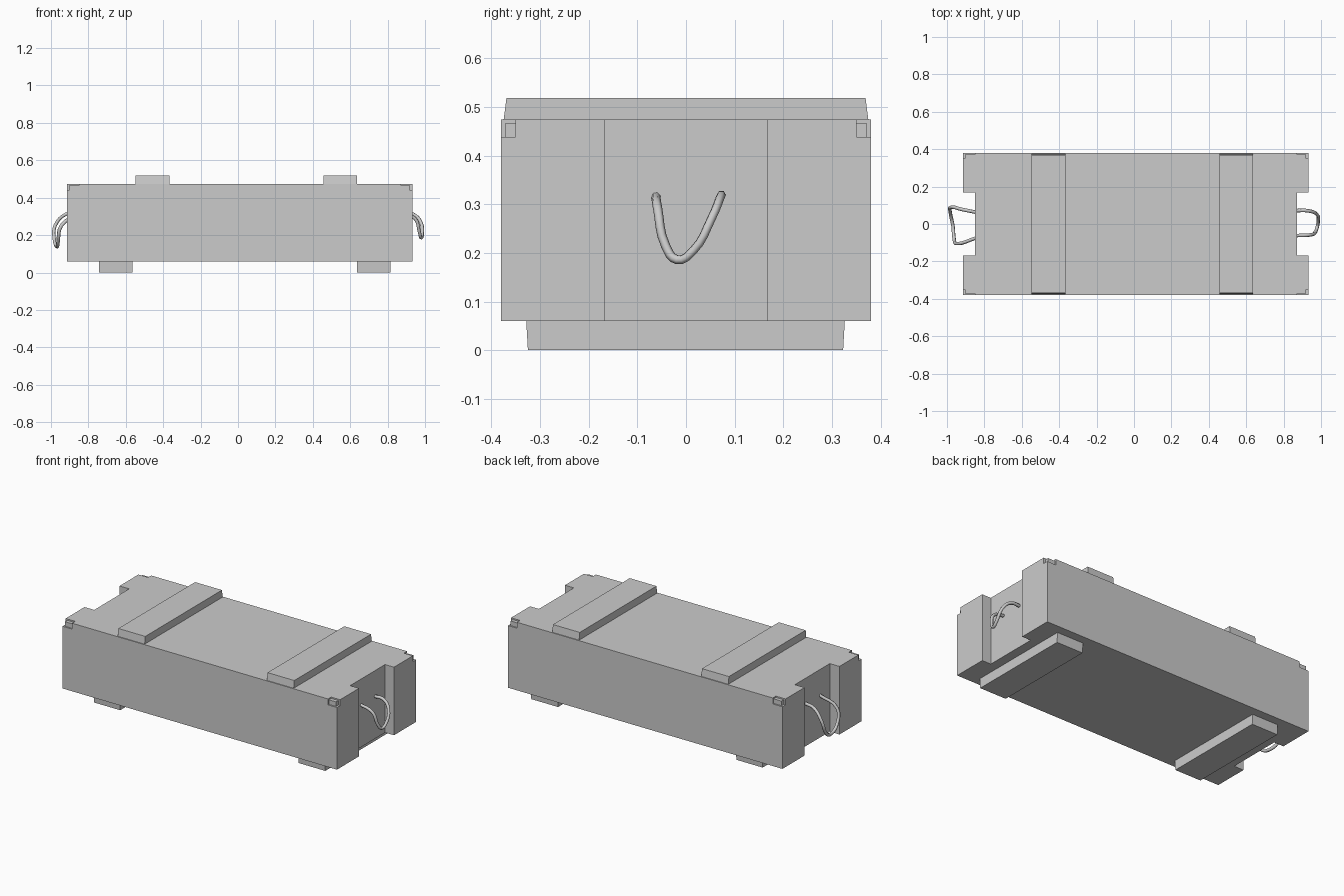
import bpy, bmesh

if "Cube" in bpy.data.objects:
    bpy.data.objects.remove(bpy.data.objects["Cube"])

def mesh_object(name, bm):
    bmesh.ops.recalc_face_normals(bm, faces=bm.faces)
    me = bpy.data.meshes.new(name)
    bm.to_mesh(me)
    bm.free()
    ob = bpy.data.objects.new(name, me)
    bpy.context.collection.objects.link(ob)
    return ob

def prism(name, profile, z0, z1):
    bm = bmesh.new()
    face = bm.faces.new([bm.verts.new((x, y, z0)) for x, y in profile])
    ext = bmesh.ops.extrude_face_region(bm, geom=[face])
    for v in ext["geom"]:
        if isinstance(v, bmesh.types.BMVert):
            v.co.z = z1
    return mesh_object(name, bm)

def box(name, x0, x1, y0, y1, z0, z1, top_inset=0.0, low_inset=0.0):
    bm = bmesh.new()
    bmesh.ops.create_cube(bm, size=1)
    for v in bm.verts:
        inset = top_inset if v.co.z > 0 else low_inset
        v.co.x = x1 if v.co.x > 0 else x0
        v.co.y = y1 - inset if v.co.y > 0 else y0 + inset
        v.co.z = z1 if v.co.z > 0 else z0
    return mesh_object(name, bm)

# Crate body: a box whose two ends are recessed between corner posts
L, R, LI, RI = -0.915, 0.932, -0.85, 0.872
profile = [(L, -.38), (R, -.38), (R, -.168), (RI, -.168), (RI, .168), (R, .168),
           (R, .38), (L, .38), (L, .168), (LI, .168), (LI, -.168), (L, -.168)]
body = prism("crate_body", profile, 0.06, 0.474)

# Notches at the four top corners, each with a small inset lid tab
for sx, outer, inner in ((-1, L, LI), (1, R, RI)):
    for sy in (-1, 1):
        xs = sorted((inner, outer + sx * 0.02))
        ys = sorted((sy * 0.350, sy * 0.40))
        cutter = box("corner_cutter", *xs, *ys, 0.438, 0.50)
        cutter.hide_render = True
        cutter.hide_set(True)
        mod = body.modifiers.new("corner_notch", "BOOLEAN")
        mod.operation = "DIFFERENCE"
        mod.solver = "EXACT"
        mod.object = cutter
        xs = sorted((inner - sx * 0.005, outer - sx * 0.012))
        ys = sorted((sy * 0.345, sy * 0.372))
        box("lid_corner_tab", *xs, *ys, 0.432, 0.466)

# Battens across the lid
for x0, x1 in ((-0.547, -0.366), (0.457, 0.637)):
    box("lid_batten", x0, x1, -0.376, 0.376, 0.465, 0.519, top_inset=0.007)

# Skids under the crate
for x0, x1 in ((-0.742, -0.565), (0.635, 0.815)):
    box("bottom_skid", x0, x1, -0.329, 0.327, 0.0, 0.07, low_inset=0.004)

# Hanging rope handles
def handle(name, points):
    cu = bpy.data.curves.new(name, "CURVE")
    cu.dimensions = "3D"
    cu.bevel_depth = 0.0095
    cu.bevel_resolution = 1
    cu.resolution_u = 4
    cu.use_fill_caps = True
    sp = cu.splines.new("BEZIER")
    sp.bezier_points.add(len(points) - 1)
    for bp, co in zip(sp.bezier_points, points):
        bp.co = co
        bp.handle_left_type = bp.handle_right_type = "AUTO"
    ob = bpy.data.objects.new(name, cu)
    bpy.context.collection.objects.link(ob)

handle("right_rope_handle", [
    (.86, .072, .318), (.935, .070, .313), (.977, .052, .27), (.985, .015, .205),
    (.979, -.018, .186), (.970, -.042, .215), (.945, -.058, .29), (.86, -.062, .318)])
handle("left_rope_handle", [
    (-.84, .062, .32), (-.92, .078, .312), (-.978, .090, .25), (-.982, .060, .175),
    (-.968, -.01, .138), (-.962, -.075, .165), (-.945, -.105, .25), (-.84, -.073, .32)])
